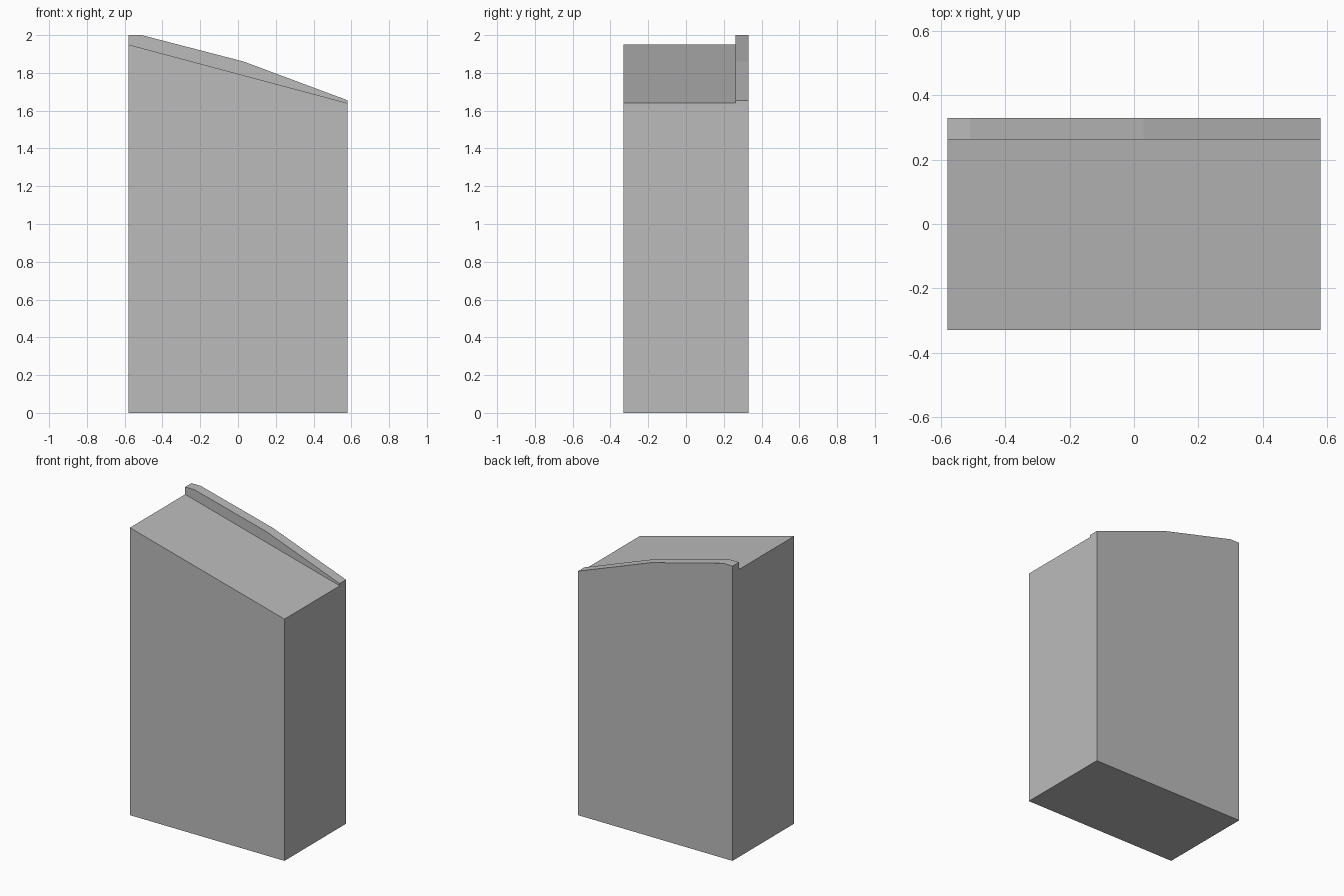
import bpy
import bmesh

cube = bpy.data.objects.get("Cube")
if cube:
    bpy.data.objects.remove(cube, do_unlink=True)

grey = bpy.data.materials.new("plain_grey")
grey.use_nodes = True
grey.diffuse_color = (0.5, 0.5, 0.5, 1)
grey.node_tree.nodes["Principled BSDF"].inputs["Base Color"].default_value = (0.5, 0.5, 0.5, 1)

HALF_WIDTH = 0.58
FRONT, STEP, BACK = -0.33, 0.262, 0.33


def extruded_block(name, top, y_front, y_back):
    """Extrude an x-z outline, given by its top edge, along y."""
    outline = [(-HALF_WIDTH, 0), (HALF_WIDTH, 0)] + top[::-1]
    bm = bmesh.new()
    face = bm.faces.new([bm.verts.new((x, y_front, z)) for x, z in outline])
    sweep = bmesh.ops.extrude_face_region(bm, geom=[face], use_keep_orig=True)
    moved = [v for v in sweep["geom"] if isinstance(v, bmesh.types.BMVert)]
    bmesh.ops.translate(bm, verts=moved, vec=(0, y_back - y_front, 0))
    bmesh.ops.recalc_face_normals(bm, faces=bm.faces)
    mesh = bpy.data.meshes.new(name)
    bm.to_mesh(mesh)
    bm.free()
    mesh.materials.append(grey)
    obj = bpy.data.objects.new(name, mesh)
    bpy.context.collection.objects.link(obj)
    return obj


# Main body with a single sloping top
extruded_block("sloped_body", [(-HALF_WIDTH, 1.95), (HALF_WIDTH, 1.64)], FRONT, STEP)

# Raised wall along the back, with a bent top edge
extruded_block("back_wall",
               [(-HALF_WIDTH, 2.0), (-0.51, 2.0), (0.03, 1.86), (HALF_WIDTH, 1.655)],
               STEP, BACK)
